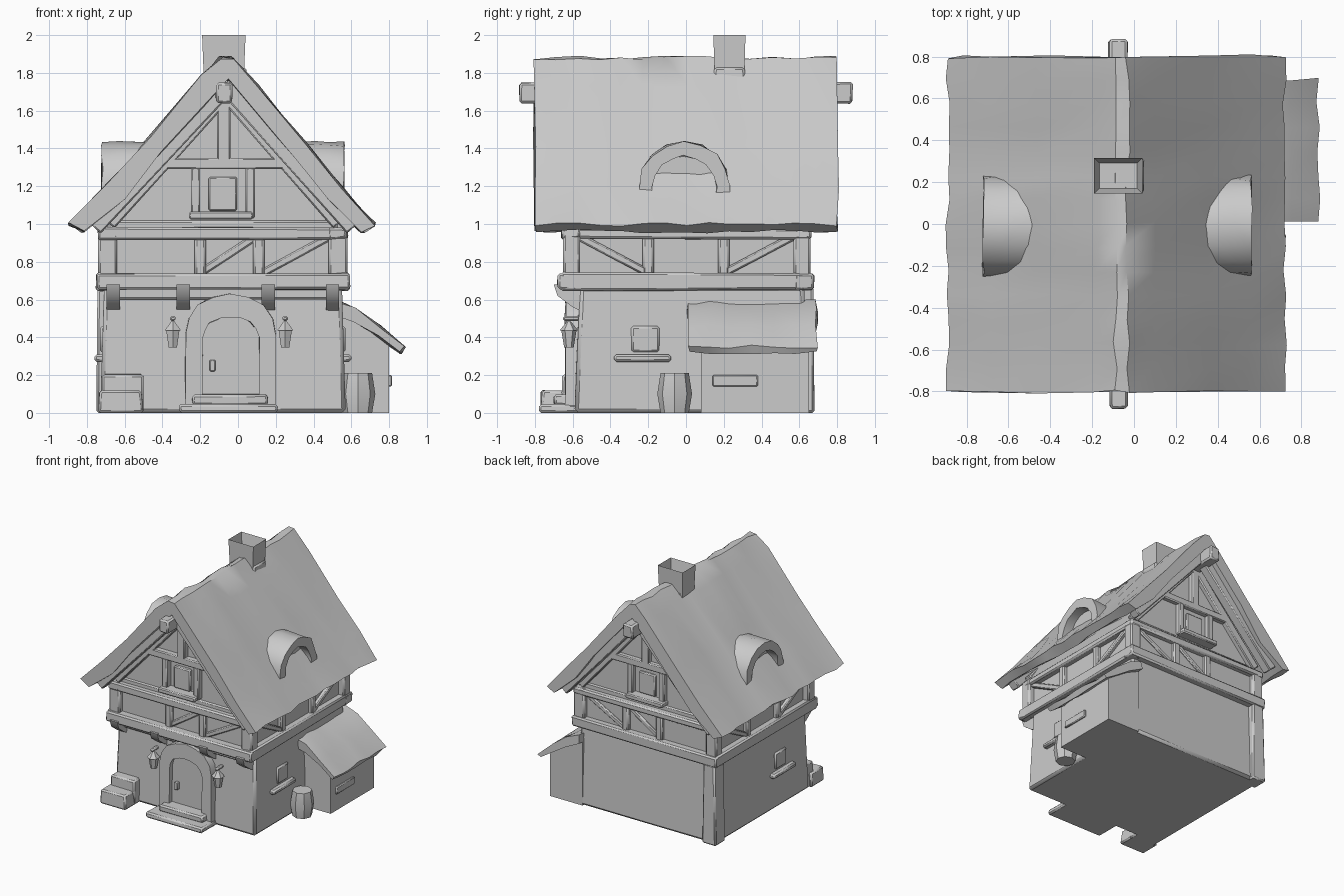
import bpy, bmesh, math, random
from mathutils import Vector

if "Cube" in bpy.data.objects:
    bpy.data.objects.remove(bpy.data.objects["Cube"])

random.seed(4)


def finish(name, bm, jitter=0.0, bevel=0.0, floor=False):
    for v in bm.verts:
        if jitter and not (floor and v.co.z < 0.01):
            v.co += Vector([random.uniform(-jitter, jitter) for _ in range(3)])
    bmesh.ops.recalc_face_normals(bm, faces=bm.faces)
    me = bpy.data.meshes.new(name)
    bm.to_mesh(me)
    bm.free()
    ob = bpy.data.objects.new(name, me)
    bpy.context.collection.objects.link(ob)
    if bevel:
        m = ob.modifiers.new("soft_edge", "BEVEL")
        m.width, m.segments = bevel, 1
    bpy.ops.object.select_all(action='DESELECT')
    ob.select_set(True)
    bpy.context.view_layer.objects.active = ob
    bpy.ops.object.shade_smooth_by_angle(angle=math.radians(35))
    return ob


def prism(name, profile, t0, t1, axis='y', cuts=1, jitter=0.0, bevel=0.0):
    """Extrude a closed (u, z) profile along x or y, with optional cuts."""
    bm = bmesh.new()
    rings = []
    for i in range(cuts + 1):
        t = t0 + (t1 - t0) * i / cuts
        rings.append([bm.verts.new((u, t, z) if axis == 'y' else (t, u, z)) for u, z in profile])
    n = len(profile)
    for a, b in zip(rings, rings[1:]):
        for k in range(n):
            bm.faces.new((a[k], a[(k + 1) % n], b[(k + 1) % n], b[k]))
    bm.faces.new(rings[0])
    bm.faces.new(rings[-1][::-1])
    return finish(name, bm, jitter, bevel, True)


def box(name, x, y, z, taper=0.0, jitter=0.0, bevel=0.012):
    """Box from (min, max) ranges; taper pulls the top in."""
    bm = bmesh.new()
    bmesh.ops.create_cube(bm, size=1)
    for v in bm.verts:
        k = 1 - taper if v.co.z > 0 else 1
        v.co = Vector([(r[0] + r[1]) / 2 + c * (r[1] - r[0]) * s
                       for r, c, s in zip((x, y, z), v.co, (k, k, 1))])
    return finish(name, bm, jitter, bevel, True)


def beam(name, a, b, w, d, axis='y'):
    """Straight timber between two (u, z) points; d = (t0, t1) depth range."""
    a, b = Vector(a), Vector(b)
    s = (b - a).normalized() * w / 2
    s = Vector((-s.y, s.x))
    return prism(name, [a + s, b + s, b - s, a - s], d[0], d[1], axis, bevel=0.008)


def arch(c, half, z0, spring, top, n=8):
    pts = [(c - half, z0)]
    for i in range(n + 1):
        a = math.pi * (1 - i / n)
        pts.append((c + half * math.cos(a), spring + (top - spring) * math.sin(a)))
    return pts + [(c + half, z0)]


# stone ground floor, with corner pillar
box("ground_floor", (-0.73, 0.57), (-0.59, 0.65), (0, 0.67), 0.04, 0.008, 0.02)
box("corner_pillar", (-0.75, -0.62), (0.55, 0.68), (0, 0.66), 0.15, 0.008)

# timber-framed upper floor
box("upper_wall", (-0.69, 0.53), (-0.61, 0.62), (0.6, 1.02))
for label, z, g in (("sill", (0.65, 0.74), 0.02), ("plate", (0.92, 0.98), 0.0)):
    for y in ((-0.66 - g, -0.56), (0.57, 0.66 + g)):
        box(label + "_beam", (-0.74 - g / 2, 0.58 + g / 2), y, z, jitter=0.006)
    for x in ((-0.74 - g / 2, -0.64), (0.48, 0.58 + g / 2)):
        box(label + "_side_beam", x, (-0.66, 0.66), z, jitter=0.006)
for x in ((-0.74, -0.64), (0.48, 0.58)):
    for y in ((-0.65, -0.56), (0.57, 0.66)):
        box("corner_post", x, y, (0.7, 0.95))
    for y in (-0.2, 0.2):
        box("side_post", (x[0] + 0.015, x[1] - 0.015), (y - 0.03, y + 0.03), (0.7, 0.95))
    for s in (-1, 1):
        beam("side_brace", (s * 0.2, 0.74), (s * 0.58, 0.94), 0.04, (x[0] + 0.02, x[1] - 0.02), 'x')
for y in ((-0.64, -0.58), (0.59, 0.65)):
    for x in (-0.2, 0.11):
        box("front_post", (x - 0.03, x + 0.03), y, (0.7, 0.95))
    beam("front_brace", (-0.2, 0.74), (0.09, 0.93), 0.04, (y[0] + 0.015, y[1] - 0.015))
    beam("front_brace", (0.13, 0.74), (0.48, 0.93), 0.04, (y[0] + 0.015, y[1] - 0.015))

# gable walls and attic
prism("attic", [(-0.74, 0.96), (-0.6, 1.14), (-0.4, 1.38), (-0.06, 1.76),
                (0.3, 1.35), (0.45, 1.15), (0.57, 0.96)], -0.6, 0.61)

# thick uneven roof
roof = [(-0.89, 1.0), (-0.68, 1.22), (-0.47, 1.45), (-0.19, 1.78), (-0.09, 1.88), (-0.03, 1.88),
        (0.1, 1.73), (0.36, 1.42), (0.55, 1.19), (0.72, 1.0), (0.66, 0.96), (0.47, 1.13),
        (0.3, 1.35), (-0.06, 1.76), (-0.4, 1.38), (-0.6, 1.14), (-0.82, 0.96)]
prism("roof", roof, -0.8, 0.8, cuts=14, jitter=0.011)

# gable timbers: barge boards, collar, king post, window; ridge beam ends
for s in (-1, 1):
    d = tuple(sorted((s * 0.76, s * 0.68)))
    beam("barge_board", (-0.76, 0.98), (-0.05, 1.74), 0.09, d)
    beam("barge_board", (0.61, 0.98), (-0.07, 1.74), 0.09, d)
    d = tuple(sorted((s * 0.65, s * 0.58)))
    beam("gable_rafter", (-0.68, 1.0), (-0.05, 1.70), 0.07, d)
    beam("gable_rafter", (0.53, 1.0), (-0.08, 1.70), 0.07, d)
    beam("collar_beam", (-0.38, 1.32), (0.25, 1.32), 0.06, d)
    beam("king_post", (-0.075, 1.3), (-0.075, 1.7), 0.07, d)
    beam("gable_post", (-0.225, 1.03), (-0.225, 1.3), 0.05, d)
    beam("gable_post", (0.065, 1.03), (0.065, 1.3), 0.05, d)
    beam("gable_window", (-0.08, 1.07), (-0.08, 1.25), 0.15, tuple(sorted((s * 0.63, s * 0.58))))
    beam("window_ledge", (-0.26, 1.045), (0.08, 1.045), 0.04, tuple(sorted((s * 0.69, s * 0.58))))
    box("ridge_beam", (-0.12, -0.03), tuple(sorted((s * 0.88, s * 0.55))), (1.64, 1.75), jitter=0.005)

# arched dormers on both slopes, each a hood around a recessed panel
outer = arch(-0.01, 0.24, 1.15, 1.2, 1.435)
inner = arch(-0.01, 0.17, 1.15, 1.2, 1.36)
for x_front, x_back in ((0.56, 0.33), (-0.72, -0.46)):
    k = 0.08 if x_front > 0 else -0.08
    prism("dormer_hood", outer + inner[::-1], x_front, x_back, 'x', 3, 0.006)
    prism("dormer_panel", inner, x_front - k, x_back, 'x')

# chimney with a sunken flue
bm = bmesh.new()
bmesh.ops.create_cube(bm, size=1)
for v in bm.verts:
    k = 1.0 if v.co.z > 0 else 0.88
    v.co = Vector((-0.075 + v.co.x * 0.23 * k, 0.23 + v.co.y * 0.17 * k, 1.825 + v.co.z * 0.35))
bm.normal_update()
top = [f for f in bm.faces if f.normal.z > 0.9]
bmesh.ops.inset_region(bm, faces=top, thickness=0.035)
bmesh.ops.translate(bm, verts=top[0].verts, vec=(0, 0, -0.12))
finish("chimney", bm)
box("chimney_foot", (-0.2, 0.07), (0.13, 0.33), (1.6, 1.83), 0.2)

# front door with stone arch and step
prism("door_arch", arch(-0.04, 0.24, 0, 0.42, 0.63) + arch(-0.04, 0.15, 0, 0.4, 0.51)[::-1],
      -0.64, -0.54, jitter=0.006)
prism("door", arch(-0.04, 0.16, 0, 0.4, 0.52), -0.6, -0.54)
box("door_handle", (-0.15, -0.12), (-0.63, -0.59), (0.22, 0.28), bevel=0.004)
box("doorstep", (-0.31, 0.21), (-0.78, -0.55), (0, 0.05), jitter=0.008)
box("upper_doorstep", (-0.24, 0.16), (-0.7, -0.55), (0.04, 0.1), jitter=0.005)

# jetty brackets under the upper floor
for x in (-0.66, -0.29, 0.16, 0.5):
    prism("bracket", [(-0.7, 0.68), (-0.54, 0.68), (-0.54, 0.53), (-0.6, 0.56), (-0.68, 0.62)],
          x - 0.035, x + 0.035, 'x')

# hanging lanterns
for x in (-0.345, 0.25):
    beam("lantern_arm", (-0.55, 0.5), (-0.65, 0.5), 0.025, (x - 0.015, x + 0.015), 'x')
    bm = bmesh.new()
    bmesh.ops.create_cone(bm, cap_ends=True, segments=6, radius1=0.025, radius2=0.04, depth=0.09)
    bmesh.ops.translate(bm, verts=bm.verts, vec=(x, -0.62, 0.39))
    finish("lantern", bm)
    bm = bmesh.new()
    bmesh.ops.create_cone(bm, cap_ends=True, segments=6, radius1=0.05, radius2=0.01, depth=0.05)
    bmesh.ops.translate(bm, verts=bm.verts, vec=(x, -0.62, 0.46))
    finish("lantern_cap", bm)

# lean-to shed
prism("shed_wall", [(0.5, 0), (0.8, 0), (0.8, 0.37), (0.5, 0.55)], 0.08, 0.65)
prism("shed_roof", [(0.5, 0.6), (0.62, 0.55), (0.75, 0.46), (0.88, 0.35), (0.86, 0.32),
                    (0.74, 0.4), (0.62, 0.48), (0.5, 0.53)], 0.01, 0.69, cuts=6, jitter=0.01)
box("shed_window", (0.78, 0.815), (0.14, 0.38), (0.14, 0.2), bevel=0.006)

# side windows with ledges
for x, s in ((0.55, 1), (-0.71, -1)):
    box("side_window", tuple(sorted((x - s * 0.03, x + s * 0.02))), (-0.29, -0.14), (0.32, 0.46))
    box("side_ledge", tuple(sorted((x - s * 0.03, x + s * 0.05))), (-0.38, -0.08), (0.27, 0.31))

# planter by the front corner and barrel by the shed
box("planter_front", (-0.74, -0.5), (-0.77, -0.6), (0, 0.12), 0.05, 0.008)
box("planter_back", (-0.72, -0.5), (-0.66, -0.55), (0, 0.21), 0.05, 0.008)
bm = bmesh.new()
prev = None
for z, r in ((0, 0.075), (0.1, 0.092), (0.21, 0.075)):
    ring = [bm.verts.new((0.635 + r * math.cos(i * math.pi / 4), -0.06 + r * math.sin(i * math.pi / 4), z))
            for i in range(8)]
    if prev:
        for i in range(8):
            bm.faces.new((prev[i], prev[(i + 1) % 8], ring[(i + 1) % 8], ring[i]))
    else:
        bm.faces.new(ring[::-1])
    prev = ring
bm.faces.new(prev)
finish("barrel", bm)
